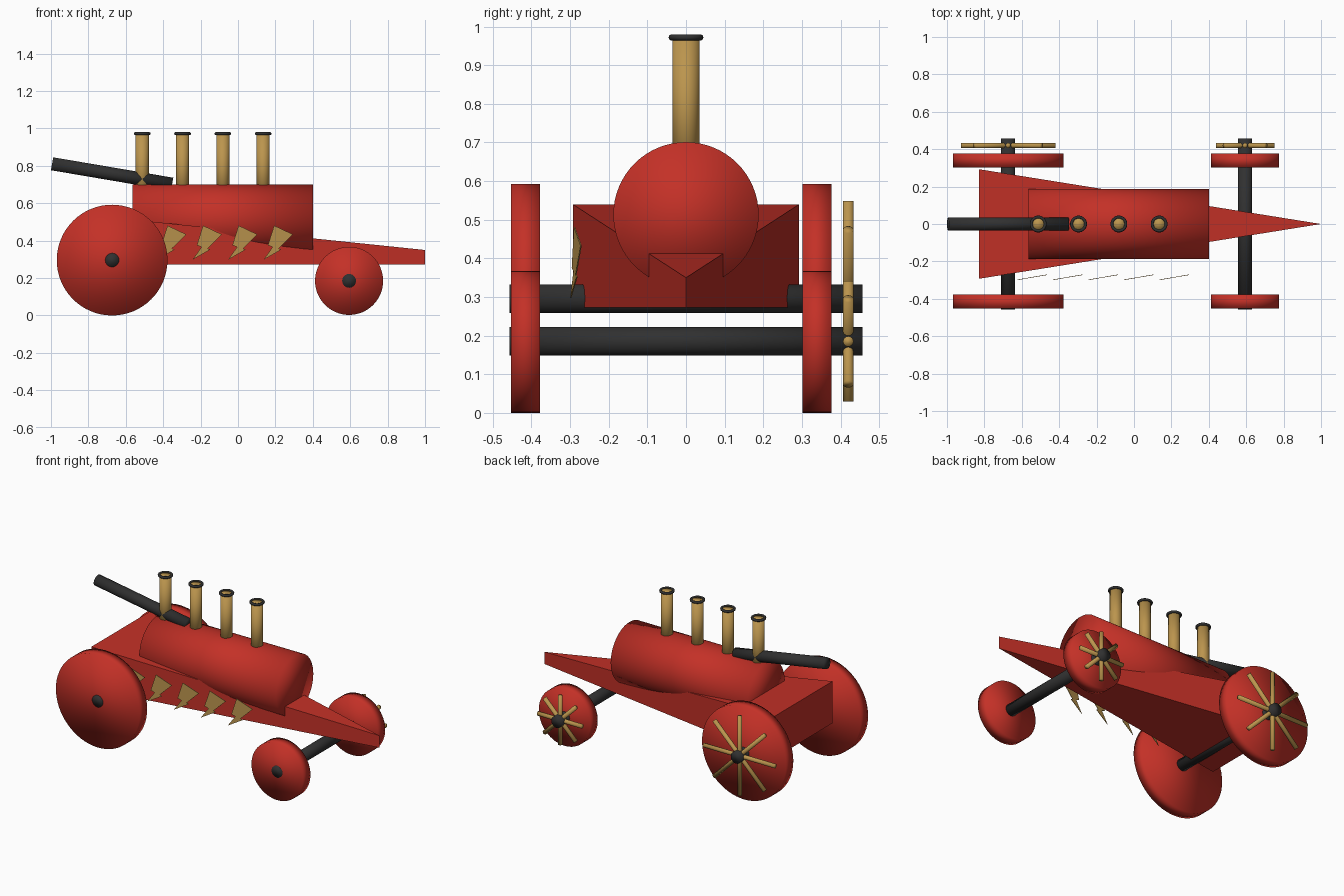
import bpy, bmesh, math
from mathutils import Vector

if "Cube" in bpy.data.objects:
    bpy.data.objects.remove(bpy.data.objects["Cube"])


def material(name, rgb):
    m = bpy.data.materials.new(name)
    m.diffuse_color = (*rgb, 1)
    m.use_nodes = True
    m.node_tree.nodes["Principled BSDF"].inputs["Base Color"].default_value = m.diffuse_color
    return m


RED = material("red paint", (0.55, 0.03, 0.02))
BRASS = material("brass", (0.50, 0.30, 0.075))
BLACK = material("black iron", (0.03, 0.03, 0.03))


def finish(name, mat, smooth=True):
    ob = bpy.context.object
    ob.name = name
    ob.data.materials.append(mat)
    if smooth:
        bpy.ops.object.shade_smooth()
    return ob


def rod(name, a, b, radius, mat, sides=32):
    """Cylinder running from point a to point b."""
    a, b = Vector(a), Vector(b)
    d = b - a
    bpy.ops.mesh.primitive_cylinder_add(
        vertices=sides, radius=radius, depth=d.length, location=(a + b) / 2,
        rotation=d.to_track_quat('Z', 'Y').to_euler())
    return finish(name, mat)


def prism(name, bottom, top, mat):
    """Flat-faced solid between two matching outlines."""
    bm = bmesh.new()
    lo = [bm.verts.new(p) for p in bottom]
    hi = [bm.verts.new(p) for p in top]
    bm.faces.new(lo[::-1])
    bm.faces.new(hi)
    n = len(lo)
    for i in range(n):
        j = (i + 1) % n
        bm.faces.new((lo[i], lo[j], hi[j], hi[i]))
    bmesh.ops.recalc_face_normals(bm, faces=bm.faces)
    me = bpy.data.meshes.new(name)
    bm.to_mesh(me)
    bm.free()
    me.materials.append(mat)
    ob = bpy.data.objects.new(name, me)
    bpy.context.collection.objects.link(ob)
    return ob


# Wedge chassis, narrowing to a point at the nose
plan = [(-0.83, -0.293), (1.0, 0.0), (-0.83, 0.293)]
prism("chassis", [(x, y, 0.273) for x, y in plan],
      [(x, y, 0.54 if x < 0 else 0.35) for x, y in plan], RED)

# Boiler lying along the chassis
rod("boiler", (-0.565, 0, 0.513), (0.4, 0, 0.513), 0.188, RED, 64)

# Chimney stacks with black rims
for i in range(4):
    x = -0.512 + 0.2155 * i
    rod("stack", (x, 0, 0.60), (x, 0, 0.974), 0.035, BRASS)
    bpy.ops.mesh.primitive_torus_add(
        location=(x, 0, 0.972), major_radius=0.037, minor_radius=0.008,
        major_segments=32, minor_segments=10)
    finish("stack_rim", BLACK)

# Tilted pipe at the back
rod("rear_pipe", (-0.994, 0, 0.811), (-0.352, 0, 0.702), 0.035, BLACK)

# Axles, wheels and the spokes on one side
for end, x, z, r, spoke in (("rear", -0.673, 0.296, 0.296, 0.252),
                            ("front", 0.594, 0.185, 0.182, 0.156)):
    rod(end + "_axle", (x, -0.457, z), (x, 0.457, z), 0.037, BLACK)
    for y in (-0.415, 0.339):
        rod(end + "_wheel", (x, y - 0.0375, z), (x, y + 0.0375, z), r, RED, 64)
    for k in range(4):
        a = k * math.pi / 4
        dx, dz = spoke * math.cos(a), spoke * math.sin(a)
        rod(end + "_spoke", (x - dx, 0.42, z - dz), (x + dx, 0.42, z + dz),
            0.0135, BRASS, 16)

# Row of thin bolt-shaped ornaments, angled like the chassis flank
bolt = [(-0.022, 0.481), (0.079, 0.433), (0.005, 0.360), (0.020, 0.352),
        (-0.078, 0.298), (-0.045, 0.368), (-0.072, 0.372), (-0.024, 0.425),
        (-0.060, 0.440)]
# Tapering two-step outline: broad head, narrow spike
bolt = [(-0.022, 0.481), (0.079, 0.433), (0.002, 0.358), (0.016, 0.352),
        (-0.078, 0.298), (-0.030, 0.366), (-0.055, 0.376)]
for i in range(5):
    cx = 0.215 - 0.19 * i
    prism("side_bolt",
          [(cx + u, -0.2865 + 0.17 * u, z) for u, z in bolt],
          [(cx + u, -0.2835 + 0.17 * u, z) for u, z in bolt], BRASS)
